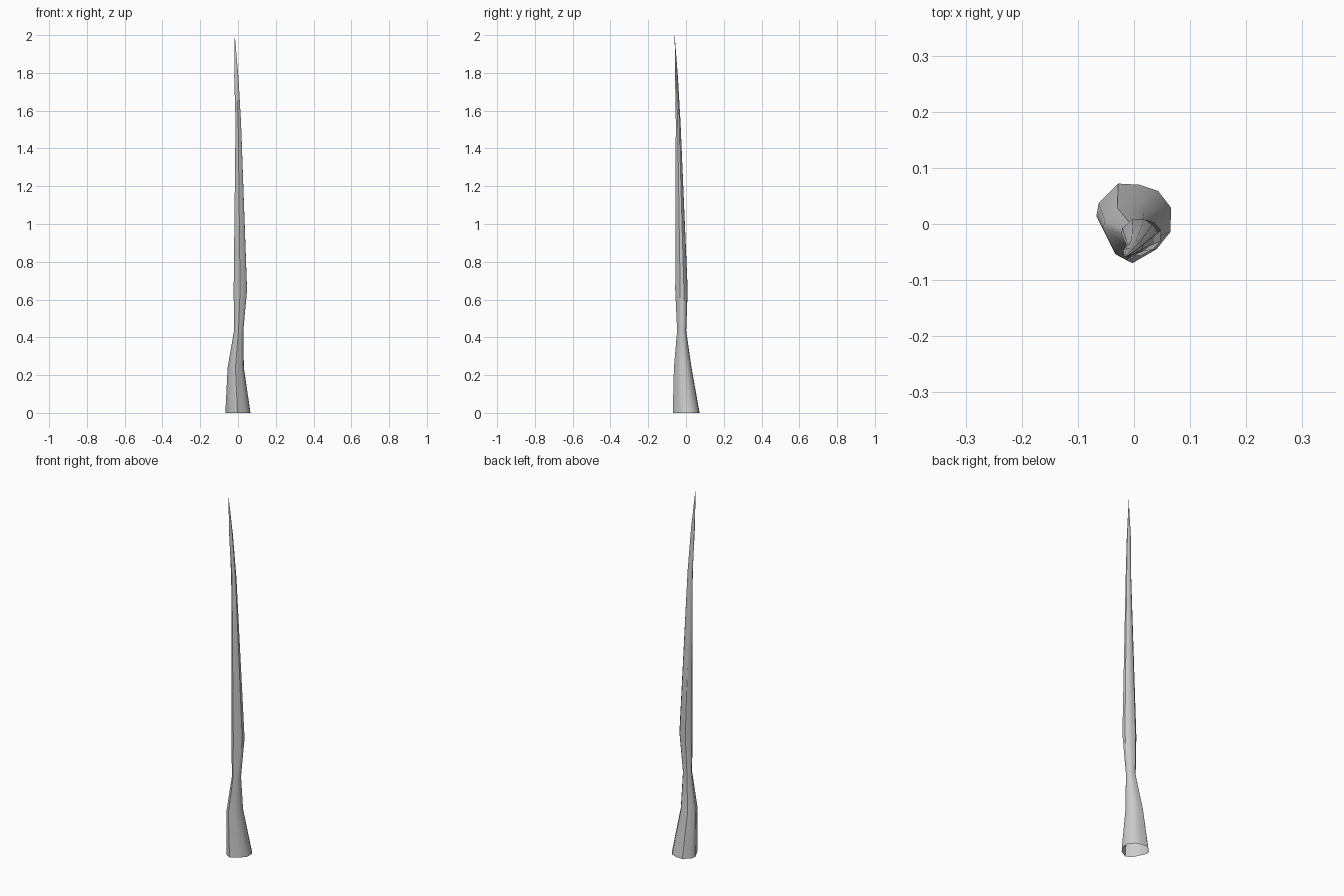
import bpy, bmesh

if "Cube" in bpy.data.objects:
    bpy.data.objects.remove(bpy.data.objects["Cube"])

# irregular ten-sided cross-section, shared by every ring
section = [(-.028, .073), (-.063, .038), (-.067, .015), (-.033, -.053), (-.003, -.069),
           (.040, -.044), (.065, -.013), (.066, .030), (.043, .060), (.010, .071)]

# ring extents: z, x min, x max, y min, y max
rings = [(0, -.067, .066, -.070, .072),
         (.24, -.055, .031, -.064, .029),
         (.435, -.021, .028, -.047, .001),
         (.65, -.023, .048, -.057, .009),
         (1.54, -.013, .016, -.054, -.029),
         (1.78, -.020, .002, -.058, -.043)]
tip = (-.017, -.060, 2.0)

xs = [p[0] for p in section]
ys = [p[1] for p in section]


def fit(v, vals, lo, hi):
    return lo + (v - min(vals)) / (max(vals) - min(vals)) * (hi - lo)


# tapering, slightly bent shaft, open at the bottom
bm = bmesh.new()
loops = [[bm.verts.new((fit(x, xs, x0, x1), fit(y, ys, y0, y1), z)) for x, y in section]
         for z, x0, x1, y0, y1 in rings]
n = len(section)
for a, b in zip(loops, loops[1:]):
    for i in range(n):
        j = (i + 1) % n
        bm.faces.new((a[i], a[j], b[j], b[i]))

# pointed end
top = bm.verts.new(tip)
for i in range(n):
    bm.faces.new((loops[-1][i], loops[-1][(i + 1) % n], top))

mesh = bpy.data.meshes.new("spike")
bm.to_mesh(mesh)
bm.free()
spike = bpy.data.objects.new("spike", mesh)
bpy.context.collection.objects.link(spike)
bpy.context.view_layer.objects.active = spike
spike.select_set(True)
bpy.ops.object.shade_smooth_by_angle(angle=0.7)
